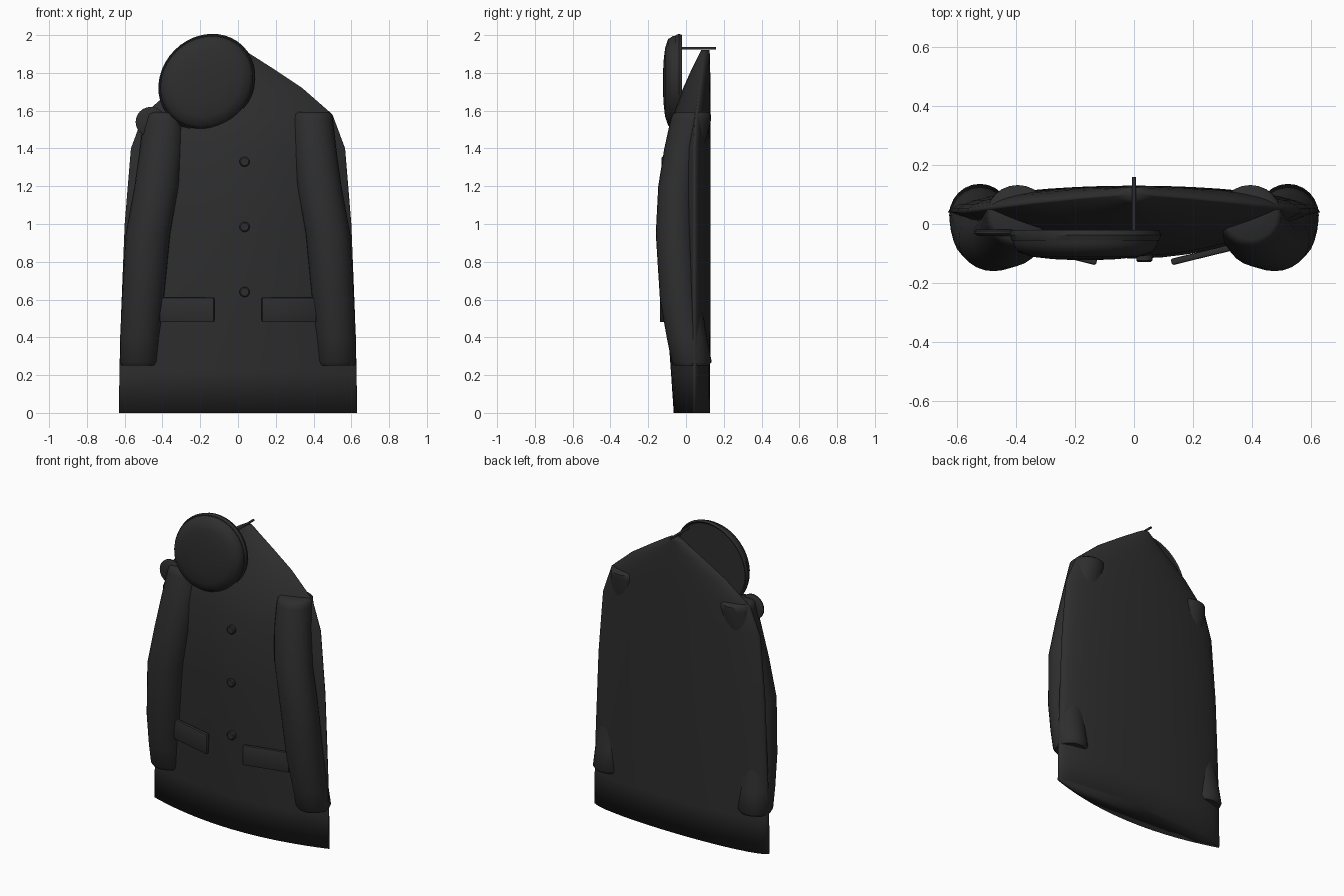
import bpy, bmesh, math
from mathutils import Matrix, Vector

cube = bpy.data.objects.get("Cube")
if cube:
    bpy.data.objects.remove(cube, do_unlink=True)

cloth = bpy.data.materials.new("charcoal")
cloth.use_nodes = True
colour = (0.027, 0.027, 0.027, 1)
cloth.diffuse_color = colour
bsdf = next(n for n in cloth.node_tree.nodes if n.type == 'BSDF_PRINCIPLED')
bsdf.inputs["Base Color"].default_value = colour


def finish(name, bm, sharp_angle=None):
    """Turn a bmesh into a smooth shaded object."""
    bmesh.ops.recalc_face_normals(bm, faces=bm.faces)
    mesh = bpy.data.meshes.new(name)
    bm.to_mesh(mesh)
    bm.free()
    mesh.materials.append(cloth)
    ob = bpy.data.objects.new(name, mesh)
    bpy.context.scene.collection.objects.link(ob)
    bpy.ops.object.select_all(action='DESELECT')
    ob.select_set(True)
    bpy.context.view_layer.objects.active = ob
    if sharp_angle is None:
        bpy.ops.object.shade_smooth()
    else:
        bpy.ops.object.shade_smooth_by_angle(angle=math.radians(sharp_angle))
    return ob


def loft(name, rings, sharp_angle=None, matrix=None):
    """Skin a stack of closed rings and cap both ends."""
    bm = bmesh.new()
    loops = [[bm.verts.new(p) for p in ring] for ring in rings]
    n = len(loops[0])
    for low, high in zip(loops, loops[1:]):
        for i in range(n):
            j = (i + 1) % n
            bm.faces.new((low[i], low[j], high[j], high[i]))
    bm.faces.new(loops[0])
    bm.faces.new(loops[-1])
    if matrix:
        bm.transform(matrix)
    return finish(name, bm, sharp_angle)


def angles(n):
    return [2 * math.pi * i / n for i in range(n)]


def lathe(name, profile, matrix, n=32, sharp_angle=35):
    """Revolve (radius, height) pairs about local z, then place."""
    rings = [[(r * math.cos(a), r * math.sin(a), h) for a in angles(n)]
             for r, h in profile]
    return loft(name, rings, sharp_angle, matrix)


def facing_front(x, y, z, turn=0, stretch=1):
    """Local z points to the front; optional roll and stretch in the disc plane."""
    return (Matrix.Translation((x, y, z)) @ Matrix.Rotation(math.pi / 2, 4, 'X')
            @ Matrix.Rotation(turn, 4, 'Z') @ Matrix.Diagonal((stretch, 1 / stretch, 1, 1)))


# Coat body: height, half width, side edge y, front y, back y
body = [(0, .63, .04, -.065, .127), (.22, .628, .04, -.08, .128),
        (.5, .62, .04, -.1, .13), (1, .6, .04, -.117, .13),
        (1.4, .567, .04, -.108, .13), (1.58, .5, .05, -.066, .13),
        (1.72, .34, .07, -.015, .13), (1.82, .19, .085, .03, .128),
        (1.9, .065, .095, .07, .126), (1.92, .03, .1, .08, .124)]


def body_ring(z, w, edge, front, back):
    ring = []
    for a in angles(40):
        s = math.sin(a)
        y = edge + s * (back - edge) if s > 0 else edge - s * s * (edge - front)
        ring.append((w * math.cos(a), y, z))
    return ring


loft("coat_body", [body_ring(*row) for row in body])

# Sleeves: height, centre x, centre y, half width, half depth
sleeve = [(.25, .522, .03, .094, .09), (.27, .522, .03, .104, .106),
          (.4, .518, .005, .106, .107), (.6, .503, -.03, .112, .108),
          (.95, .476, -.055, .118, .105), (1.2, .43, -.045, .118, .102),
          (1.4, .405, -.01, .115, .105), (1.55, .394, .025, .109, .107),
          (1.58, .394, .03, .105, .102), (1.592, .394, .032, .09, .085)]
for side, label in ((1, "left_sleeve"), (-1, "right_sleeve")):
    loft(label, [[(side * (cx + rx * math.cos(a)), cy + ry * math.sin(a), z)
                  for a in angles(24)] for z, cx, cy, rx, ry in sleeve], 50)

# Pocket flaps lying along the curved front
for side, label in ((1, "left_pocket_flap"), (-1, "right_pocket_flap")):
    bm = bmesh.new()
    bmesh.ops.create_cube(bm, size=1, matrix=Matrix.Translation(
        (side * .27, -.094, .545)) @ Matrix.Rotation(side * .24, 4, 'Z')
        @ Matrix.Diagonal((.295, .022, .13, 1)))
    bmesh.ops.bevel(bm, geom=bm.edges[:], offset=.006, segments=2,
                    affect='EDGES', profile=.5)
    finish(label, bm, 40)

# Buttons
for i, z in enumerate((1.33, .985, .64)):
    lathe("button_%d" % (i + 1), [(.027, 0), (.027, .018), (.021, .023)],
          facing_front(.035, -.106, z), 20)

# Hat hung over the shoulder: brim and domed crown
tilt = facing_front(-.165, -.02, 1.75, math.radians(45), 1.06)
lathe("hat_brim", [(.24, .008), (.25, 0), (.256, .018), (.25, .036)], tilt, 40)
lathe("hat_crown", [(.246, .03), (.244, .05), (.228, .075), (.18, .091),
                    (.11, .099), (.04, .102)], tilt, 40, 60)

# Small round shoulder disc
lathe("shoulder_disc", [(.07, 0), (.08, .006), (.08, .014), (.065, .022)],
      facing_front(-.462, -.018, 1.54), 24)

# Wall peg
lathe("peg", [(.007, -.16), (.007, .025)], facing_front(0, 0, 1.93), 12)
